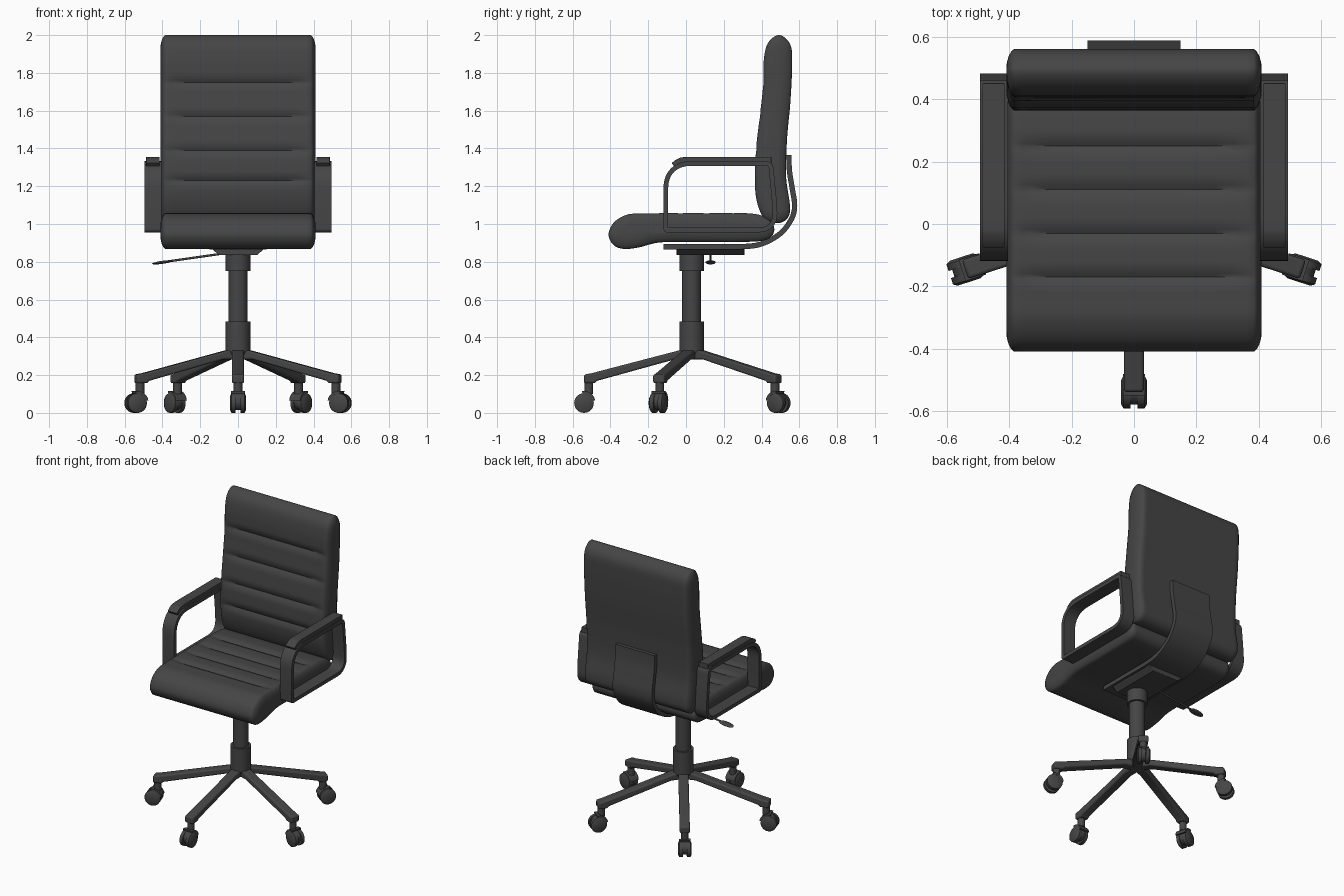
import bpy, bmesh, math
from mathutils import Vector, Matrix

if "Cube" in bpy.data.objects:
    bpy.data.objects.remove(bpy.data.objects["Cube"])

V2 = lambda p: Vector((p[0], p[1]))
DARK = bpy.data.materials.new("charcoal")
DARK.diffuse_color = (.06, .06, .06, 1)
DARK.use_nodes = True
DARK.node_tree.nodes["Principled BSDF"].inputs["Base Color"].default_value = DARK.diffuse_color


def make(name, bm, bevel=0, angle=35):
    bmesh.ops.recalc_face_normals(bm, faces=bm.faces)
    me = bpy.data.meshes.new(name)
    bm.to_mesh(me)
    bm.free()
    me.materials.append(DARK)
    ob = bpy.data.objects.new(name, me)
    bpy.context.collection.objects.link(ob)
    bpy.ops.object.select_all(action='DESELECT')
    bpy.context.view_layer.objects.active = ob
    ob.select_set(True)
    if bevel:
        m = ob.modifiers.new("bevel", 'BEVEL')
        m.width, m.segments = bevel, 3
        m.limit_method, m.angle_limit = 'ANGLE', math.radians(50)
    bpy.ops.object.shade_smooth_by_angle(angle=math.radians(angle))
    return ob


def spline(pts, closed, n=16):
    """Catmull-Rom curve through the points."""
    P, out, c = [V2(p) for p in pts], [], len(pts)
    g = lambda i: P[i % c] if closed else P[max(0, min(c - 1, i))]
    for i in range(c if closed else c - 1):
        a, b, d, e = g(i - 1), g(i), g(i + 1), g(i + 2)
        for k in range(n):
            t = k / n
            out.append(0.5 * (2 * b + (d - a) * t + (2 * a - 5 * b + 4 * d - e) * t * t
                              + (3 * b - a - 3 * d + e) * t ** 3))
    return out if closed else out + [P[-1]]


def fillet(pts):
    """Closed polyline with rounded corners, points are (y, z, cut length)."""
    out = []
    for i, p in enumerate(pts):
        b, a, c = V2(p), V2(pts[i - 1]), V2(pts[(i + 1) % len(pts)])
        s, e = b + (a - b).normalized() * p[2], b + (c - b).normalized() * p[2]
        for k in range(9):
            t = k / 8
            w = 2 * t * (1 - t) * 0.85
            u, v = (1 - t) ** 2, t * t
            out.append((s * u + b * w + e * v) / (u + w + v))
    return out


def normals(P, closed):
    n, res = len(P), []
    for i in range(n):
        a = P[i - 1] if closed or i else P[0]
        b = P[(i + 1) % n] if closed or i < n - 1 else P[-1]
        t = (b - a).normalized()
        res.append(Vector((t.y, -t.x)))
    return res


def loft(bm, rings, closed):
    for r in range(len(rings) if closed else len(rings) - 1):
        A, B = rings[r], rings[(r + 1) % len(rings)]
        for j in range(len(A)):
            k = (j + 1) % len(A)
            bm.faces.new((A[j], A[k], B[k], B[j]))
    if not closed:
        bm.faces.new(rings[0])
        bm.faces.new(rings[-1][::-1])


def strap(name, P, x0, x1, t, closed=False, bevel=0):
    """Flat band that follows a side-view path."""
    bm, rings = bmesh.new(), []
    for p, n in zip(P, normals(P, closed)):
        o, i = p + n * t / 2, p - n * t / 2
        rings.append([bm.verts.new(c) for c in
                      ((x0, *o), (x1, *o), (x1, *i), (x0, *i))])
    loft(bm, rings, closed)
    return make(name, bm, bevel)


def cushion(name, pts, grooves, axis, face):
    """Padded slab, counter-clockwise side profile, stitched grooves on one face."""
    P = spline(pts, True)
    N = normals(P, True)
    front = [i for i, n in enumerate(N) if n.dot(face) > 0.6]
    for g in grooves:  # put a row of points exactly on each stitch line
        P[min(front, key=lambda i: abs(P[i][axis] - g))][axis] = g
    half = [(0.41, .06, 0), (0.408, .042, 0), (0.402, .022, 0), (0.394, .008, 0),
            (0.385, 0, .15), (0.36, 0, .45), (0.32, 0, .85), (0.26, 0, 1)]
    secs = [(-x, o, w) for x, o, w in half] + half[::-1]
    bm, rings = bmesh.new(), []
    for x, off, w in secs:
        ring = []
        for i, (p, n) in enumerate(zip(P, N)):
            d = min(abs(p[axis] - g) for g in grooves)
            dip = 0.016 * w * max(0, 1 - d / 0.05) ** 2 if i in front else 0
            ring.append(bm.verts.new((x, *(p - n * (off + dip)))))
        rings.append(ring)
    loft(bm, rings, False)
    return make(name, bm, angle=50)


def tube(bm, a, b, r, seg=32, r2=None):
    a, b = Vector(a), Vector(b)
    m = Matrix.Translation((a + b) / 2) @ (b - a).to_track_quat('Z', 'Y').to_matrix().to_4x4()
    bmesh.ops.create_cone(bm, cap_ends=True, segments=seg, radius1=r,
                          radius2=r if r2 is None else r2, depth=(b - a).length, matrix=m)


# Seat and backrest cushions
cushion("seat", [(-.41, .945), (-.385, .89), (-.33, .868), (-.25, .876), (-.13, .903), (.1, .905),
                 (.3, .905), (.42, .915), (.465, .955), (.455, 1.01), (.4, 1.045), (.3, 1.058),
                 (.1, 1.058), (-.1, 1.058), (-.22, 1.055), (-.31, 1.05), (-.38, 1.01)],
        (-.17, -.03, .11, .25), 0, Vector((0, 1)))
cushion("backrest", [(.49, 1.005), (.54, 1.035), (.55, 1.1), (.53, 1.25), (.535, 1.45), (.553, 1.65),
                     (.562, 1.85), (.552, 1.95), (.495, 2.0), (.435, 1.96), (.412, 1.87), (.407, 1.72),
                     (.388, 1.55), (.37, 1.39), (.364, 1.24), (.375, 1.12), (.415, 1.03)],
        (1.23, 1.39, 1.57, 1.75), 1, Vector((-1, 0)))

# Curved support plate under the seat and up the back
strap("back_support", spline([(-.12, .88), (.1, .88), (.29, .88), (.4, .895), (.5, .95), (.56, 1.03),
                              (.575, 1.1), (.562, 1.19), (.548, 1.28), (.544, 1.365)], False, 8),
      -.15, .15, .028)

# Armrests: closed frame loop and pad on each side
for side, s in (("left", -1), ("right", 1)):
    xs = sorted((s * .405, s * .495))
    strap(side + "_arm_frame", fillet([(-.107, .968, .008), (.475, .968, .09), (.468, 1.12, .05),
                                       (.448, 1.32, .025), (-.107, 1.32, .13)]), *xs, .025, True)
    # Pad: rounded slab that wraps the front bend
    xs = sorted((s * .415, s * .487))
    strap(side + "_arm_pad", spline([(-.062, 1.305), (-.035, 1.325), (.01, 1.333), (.2, 1.333),
                                     (.452, 1.333)], False, 6), *xs, .044, False, .015)

# Tilt mechanism below the seat
bm = bmesh.new()
for v in bmesh.ops.create_cube(bm, size=1)["verts"]:
    low = v.co.z < 0
    v.co = (v.co.x * (.2 if low else .28), .13 + v.co.y * .36, .835 if low else .87)
make("tilt_mechanism", bm, .004)

# Gas column with upper and lower collars
CY = 0.03
bm = bmesh.new()
tube(bm, (0, CY, .75), (0, CY, .84), .065)
tube(bm, (0, CY, .40), (0, CY, .80), .05)
tube(bm, (0, CY, .325), (0, CY, .485), .065)
tube(bm, (0, CY, .285), (0, CY, .33), .045, r2=.065)
make("column", bm)

# Height lever with flat paddle
bm = bmesh.new()
tube(bm, (-.05, .13, .848), (-.37, .13, .802), .006, 12)
m = Matrix.Translation((-.40, .13, .797)) @ Matrix.Rotation(-.14, 4, 'Y') @ Matrix.Diagonal((.055, .027, .008, 1))
bmesh.ops.create_uvsphere(bm, u_segments=20, v_segments=12, radius=1, matrix=m)
make("height_lever", bm)

# Five legs with twin-wheel casters, modelled along -y and rotated
for i in range(5):
    rot = Matrix.Translation((0, CY, 0)) @ Matrix.Rotation(i * math.tau / 5, 4, 'Z')
    bm = bmesh.new()
    prof = [(-.02, .335), (-.07, .33), (-.53, .21), (-.57, .203), (-.57, .157), (-.515, .157),
            (-.50, .17), (-.09, .283), (-.02, .283)]
    loft(bm, [[bm.verts.new((x, y, z)) for y, z in prof] for x in (-.032, .032)], False)
    make(f"leg_{i + 1}", bm, .01).matrix_world = rot

    # Stem, axle block and hood over the wheels
    bm = bmesh.new()
    tube(bm, (0, -.545, .10), (0, -.545, .165), .023, 20)
    tube(bm, (-.014, -.565, .06), (.014, -.565, .06), .045, 24)
    hood = []
    for x in (-.036, .036):
        arc = [(r, math.radians(a)) for r, s in ((.06, 1), (.046, -1)) for a in range(10, 101, 10)[::s]]
        hood.append([bm.verts.new((x, -.57 + r * math.cos(a), .056 + r * math.sin(a))) for r, a in arc])
    loft(bm, hood, False)
    make(f"caster_body_{i + 1}", bm).matrix_world = rot

    # Twin wheels with domed outer faces
    bm = bmesh.new()
    for s in (-1, 1):
        tube(bm, (s * .012, -.57, .052), (s * .034, -.57, .052), .052, 28)
        tube(bm, (s * .034, -.57, .052), (s * .042, -.57, .052), .052, 28, .038)
    make(f"caster_wheels_{i + 1}", bm).matrix_world = rot
